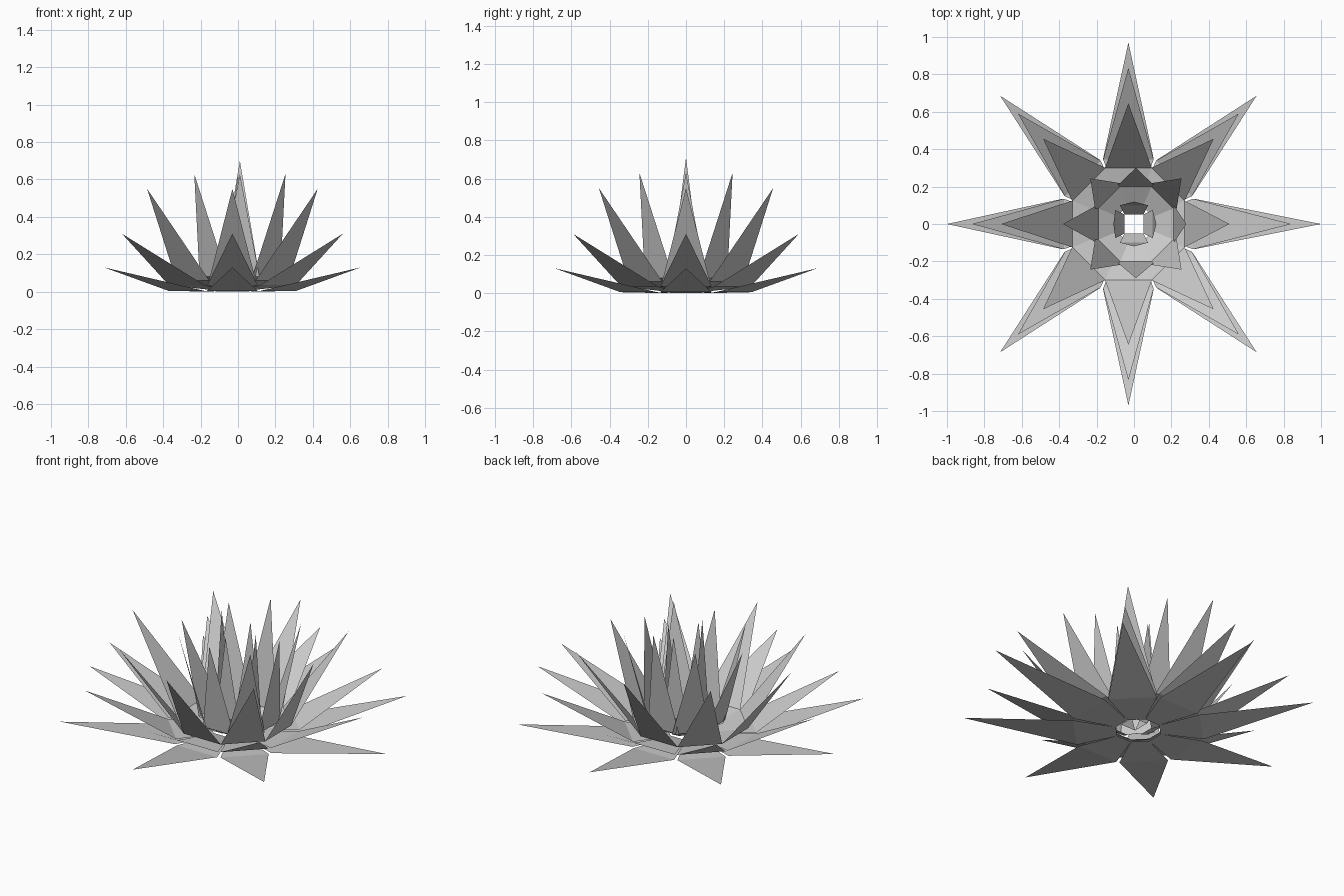
import bpy
import math

if "Cube" in bpy.data.objects:
    bpy.data.objects.remove(bpy.data.objects["Cube"])

# Petal: bent kite of single-sided sheet, given as (radius, half width, height) for base and shoulder, (radius, height) for tip
def add_petal(name, angle, cx, base, shoulder, tip):
    c, s = math.cos(angle), math.sin(angle)
    def place(r, w, z):
        return (cx + r * c - w * s, r * s + w * c, z)
    (br, bw, bz), (sr, sw, sz), (tr, tz) = base, shoulder, tip
    verts = [place(br, -bw, bz), place(sr, -sw, sz), place(tr, 0, tz),
             place(sr, sw, sz), place(br, bw, bz)]
    mesh = bpy.data.meshes.new(name)
    mesh.from_pydata(verts, [], [(0, 1, 3, 4), (1, 2, 3)])
    obj = bpy.data.objects.new(name, mesh)
    bpy.context.collection.objects.link(obj)

# Ring of petals; tip_radii overrides the tip (radius, height) of single petals
def add_ring(name, count, cx, base, shoulder, tip, special=None):
    special = special or {}
    for i in range(count):
        add_petal(f"{name}_{i + 1}", 2 * math.pi * i / count, cx,
                  base, shoulder, special.get(i, tip))

# Spread outer rings, almost flat to half raised
add_ring("outer_petal", 8, -0.03, (0.12, 0.05, 0.0), (0.35, 0.135, 0.005),
         (0.97, 0.13), {0: (1.03, 0.13)})
add_ring("second_petal", 8, -0.03, (0.12, 0.05, 0.01), (0.345, 0.135, 0.035),
         (0.835, 0.31), {0: (0.87, 0.31)})
add_ring("third_petal", 8, -0.03, (0.12, 0.05, 0.015), (0.30, 0.125, 0.06),
         (0.645, 0.55), {0: (0.54, 0.55), 4: (0.68, 0.55)})

# Steep inner ring, axis petals taller than the diagonal ones
add_ring("inner_petal", 8, 0.01, (0.10, 0.05, 0.02), (0.20, 0.105, 0.08),
         (0.345, 0.63), {0: (0.27, 0.63), 2: (0.30, 0.70),
                         4: (0.39, 0.58), 6: (0.29, 0.63)})

# Upright heart petals
add_ring("heart_petal", 4, 0.0, (0.05, 0.05, 0.03), (0.10, 0.075, 0.12),
         (0.12, 0.62), {2: (0.11, 0.71)})
